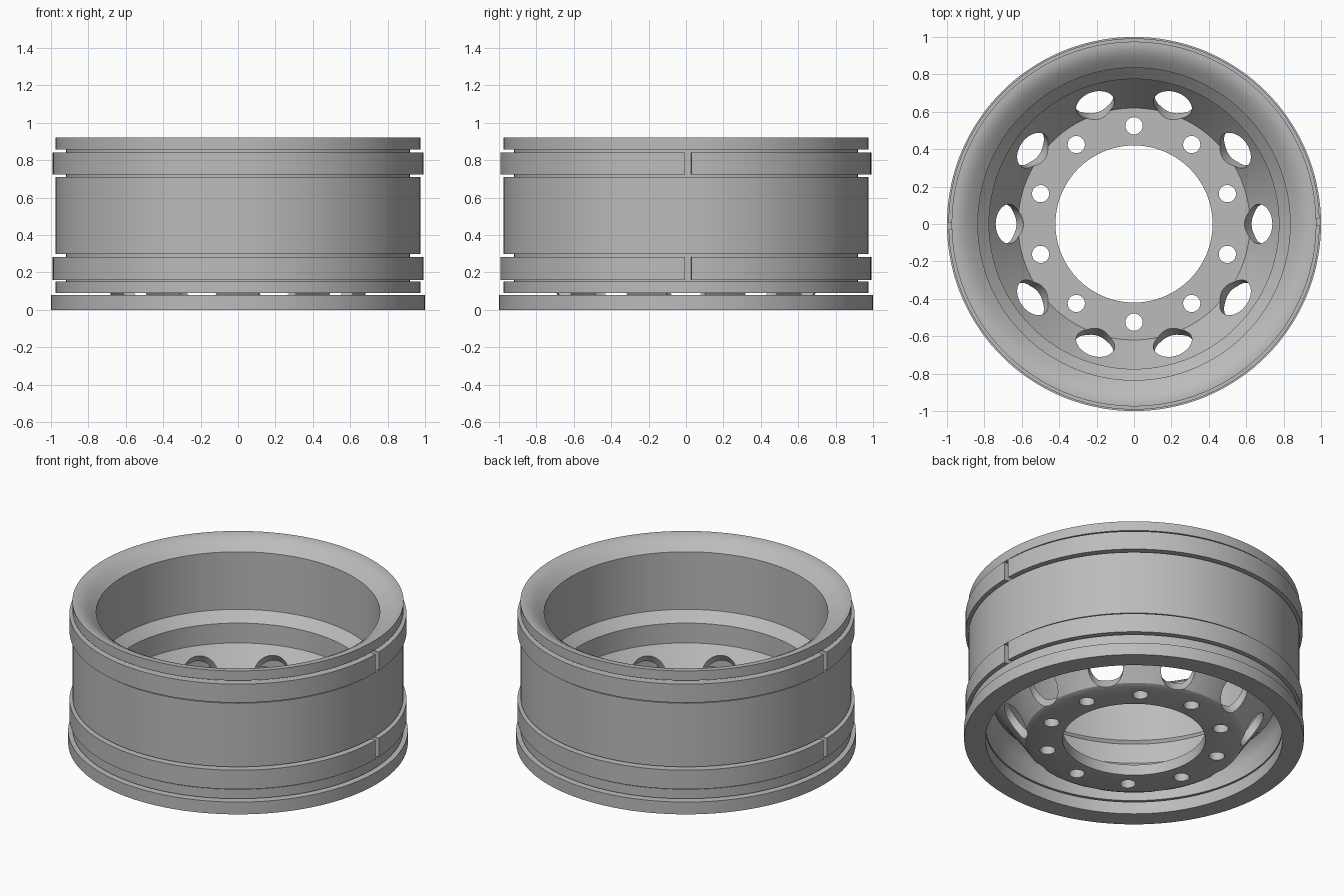
import bpy, bmesh
from math import pi, cos, sin, radians
from mathutils import Matrix, Vector

default = bpy.data.objects.get("Cube")
if default:
    bpy.data.objects.remove(default, do_unlink=True)

steel = bpy.data.materials.new("grey steel")
steel.use_nodes = True
GREY = (0.5, 0.5, 0.5, 1)
steel.diffuse_color = GREY
steel.node_tree.nodes["Principled BSDF"].inputs["Base Color"].default_value = GREY


def make_object(name, bm):
    bmesh.ops.recalc_face_normals(bm, faces=bm.faces)
    mesh = bpy.data.meshes.new(name)
    bm.to_mesh(mesh)
    bm.free()
    mesh.materials.append(steel)
    obj = bpy.data.objects.new(name, mesh)
    bpy.context.collection.objects.link(obj)
    return obj


def lathe(name, profile, start=0.0, sweep=2 * pi, segments=144):
    """Turn a closed (radius, height) outline about z; a part sweep is capped."""
    full = sweep > 2 * pi - 1e-6
    bm = bmesh.new()
    rings = []
    for i in range(segments if full else segments + 1):
        a = start + sweep * i / segments
        rings.append([bm.verts.new((r * cos(a), r * sin(a), z)) for r, z in profile])
    n = len(profile)
    for i in range(segments):
        a, b = rings[i], rings[(i + 1) % len(rings)]
        for j in range(n):
            k = (j + 1) % n
            bm.faces.new((a[j], b[j], b[k], a[k]))
    if not full:
        bm.faces.new(rings[0])
        bm.faces.new(rings[-1])
    return make_object(name, bm)


def smooth(obj):
    bpy.ops.object.select_all(action='DESELECT')
    obj.select_set(True)
    bpy.context.view_layer.objects.active = obj
    bpy.ops.object.shade_smooth_by_angle(angle=radians(32))


# Barrel and dished centre turned as one piece
R, GROOVE = 0.975, 0.92
channels = [(0.15, 0.297), (0.71, 0.858)]
outer = [(R, 0.09)]
for low, high in channels:
    outer += [(R, low), (GROOVE, low), (GROOVE, high), (R, high)]
outer += [(R, 0.92)]
inner = [(0.955, 0.92), (0.925, 0.913), (0.895, 0.897), (0.865, 0.875), (0.835, 0.85),
         (0.835, 0.476), (0.775, 0.415), (0.775, 0.286), (0.62, 0.07), (0.42, 0.07)]
underside = [(0.42, 0), (0.62, 0), (0.645, 0.012), (0.69, 0.085), (0.8, 0.24),
             (0.835, 0.27), (0.86, 0.24), (0.875, 0.19), (0.875, 0.09)]
wheel = lathe("wheel_barrel_and_disc", outer + inner + underside)

# Cutters for ten hand holes and ten bolt holes
bm = bmesh.new()


def add_drill(radius, depth, centre, axis, angle, sides):
    tilt = Vector(axis).to_track_quat('Z', 'Y').to_matrix().to_4x4()
    place = Matrix.Rotation(angle, 4, 'Z') @ Matrix.Translation(centre) @ tilt
    bmesh.ops.create_cone(bm, cap_ends=True, segments=sides, radius1=radius,
                          radius2=radius, depth=depth, matrix=place)


for i in range(10):
    turn = i * pi / 5
    add_drill(0.106, 0.5, (0.667, 0, 0.15), (0.5, 0, -0.87), turn, 40)
    add_drill(0.046, 0.3, (0.525, 0, 0.03), (0, 0, 1), turn + pi / 10, 32)
cutter = make_object("hole_cutter", bm)
cutter.hide_render = True

mod = wheel.modifiers.new("holes", 'BOOLEAN')
mod.operation = 'DIFFERENCE'
mod.solver = 'EXACT'
mod.object = cutter
bpy.context.view_layer.objects.active = wheel
bpy.ops.object.modifier_apply(modifier=mod.name)
bpy.data.objects.remove(cutter, do_unlink=True)
smooth(wheel)

# Loose bottom flange, just clear of the barrel
smooth(lathe("bottom_flange", [(0.875, 0), (1, 0), (1, 0.08), (0.875, 0.08)]))

# Split clamping bands seated in the channels
for label, low, high in (("lower", 0.16, 0.283), ("upper", 0.722, 0.842)):
    outline = [(0.918, low), (0.992, low), (0.992, high), (0.918, high)]
    for side, start in (("back", 0.03), ("front", pi + 0.03)):
        smooth(lathe(f"{label}_band_{side}_half", outline, start, pi - 0.036, 72))
